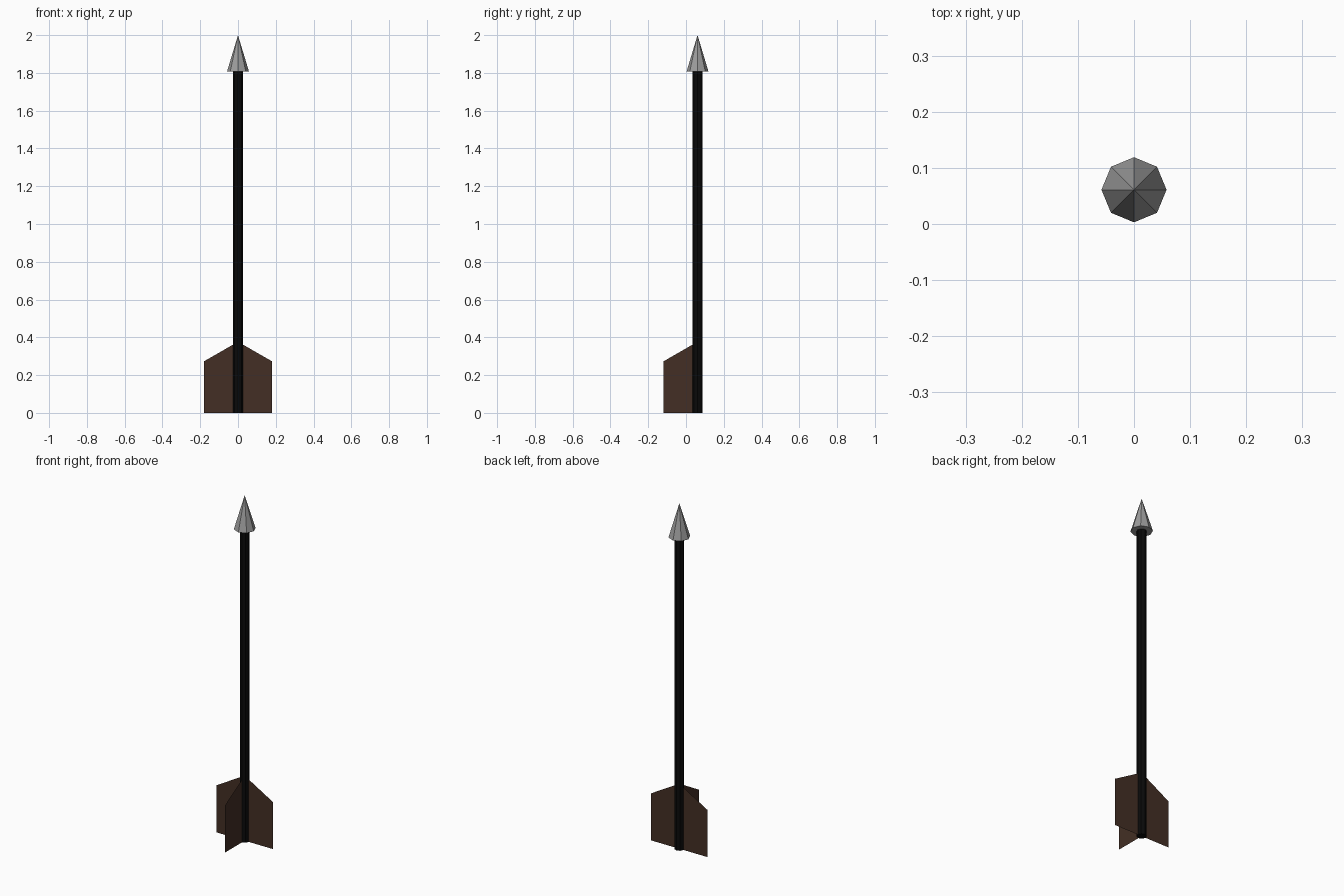
import bpy, bmesh, math
from mathutils import Matrix, Vector

if "Cube" in bpy.data.objects:
    bpy.data.objects.remove(bpy.data.objects["Cube"])

CY = 0.061          # shaft axis sits behind the origin
SIDES = 8


def material(name, rgb):
    m = bpy.data.materials.new(name)
    m.diffuse_color = (*rgb, 1)
    m.use_nodes = True
    m.node_tree.nodes["Principled BSDF"].inputs["Base Color"].default_value = m.diffuse_color
    return m


black = material("black shaft", (0.003, 0.003, 0.003))
grey = material("grey metal", (0.33, 0.33, 0.33))
brown = material("dark brown", (0.056, 0.028, 0.018))


def add_object(name, bm, mat):
    mesh = bpy.data.meshes.new(name)
    bm.to_mesh(mesh)
    bm.free()
    mesh.materials.append(mat)
    ob = bpy.data.objects.new(name, mesh)
    bpy.context.collection.objects.link(ob)
    return ob


def cone(name, r1, r2, z0, z1, mat):
    bm = bmesh.new()
    bmesh.ops.create_cone(bm, cap_ends=True, segments=SIDES, radius1=r1, radius2=r2,
                          depth=z1 - z0,
                          matrix=Matrix.Translation((0, CY, (z0 + z1) / 2)))
    return add_object(name, bm, mat)


# Shaft and pointed head
cone("shaft", 0.026, 0.026, 0, 1.81, black)
cone("head", 0.058, 0, 1.807, 2.0, grey)

# Three thin flight fins: right, left and front
PROFILE = [(0, 0), (0.18, 0), (0.18, 0.273), (0.02, 0.365), (0, 0.365)]
for side, angle in (("right", 0), ("left", 180), ("front", -90)):
    a = math.radians(angle)
    bm = bmesh.new()
    bm.faces.new([bm.verts.new((r * math.cos(a), CY + r * math.sin(a), z)) for r, z in PROFILE])
    add_object("fin_" + side, bm, brown)
